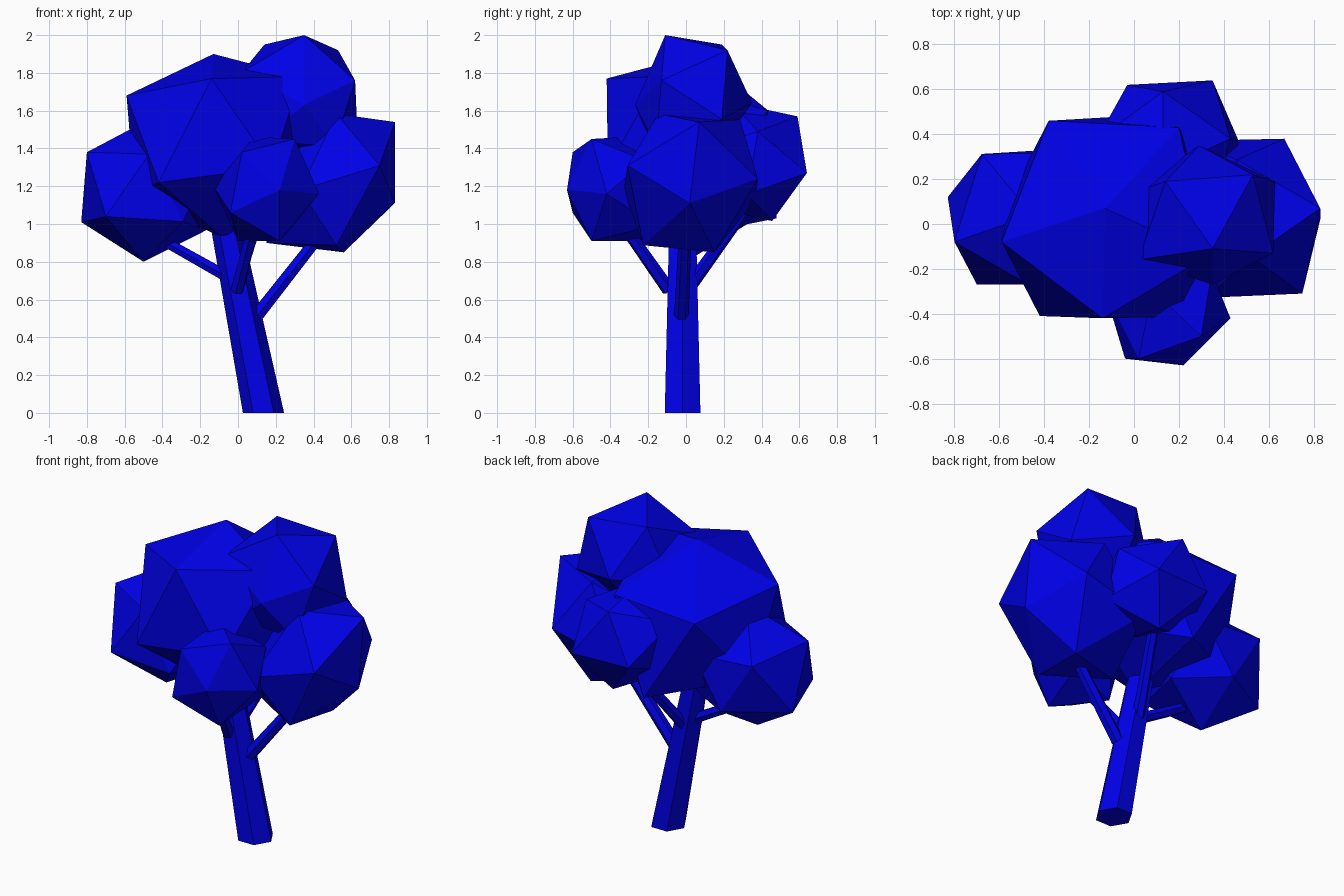
import bpy, bmesh, math
from mathutils import Vector, Matrix

if "Cube" in bpy.data.objects:
    bpy.data.objects.remove(bpy.data.objects["Cube"])

mat = bpy.data.materials.new("tree_blue")
mat.diffuse_color = (0.0, 0.0, 0.8, 1)
mat.use_nodes = True
mat.node_tree.nodes["Principled BSDF"].inputs["Base Color"].default_value = mat.diffuse_color


def finish(name, bm):
    bmesh.ops.recalc_face_normals(bm, faces=bm.faces)
    me = bpy.data.meshes.new(name)
    bm.to_mesh(me)
    bm.free()
    me.materials.append(mat)
    bpy.context.collection.objects.link(bpy.data.objects.new(name, me))


def columns(a, b, c):
    return Matrix((a, b, c)).transposed()


def clump(name, centre, corners, pulls=()):
    """Icosahedron about centre, oriented so one face lands on three corners.
    Each pull then drags the nearest corner a little, for an uneven clump."""
    c = Vector(centre)
    bm = bmesh.new()
    bmesh.ops.create_icosphere(bm, subdivisions=1, radius=1)
    bm.faces.ensure_lookup_table()
    src = columns(*[v.co for v in bm.faces[0].verts])
    dst = columns(*[Vector(p) - c for p in corners])
    m = dst @ src.inverted()
    for v in bm.verts:
        v.co = c + m @ v.co
    for p in map(Vector, pulls):
        min(bm.verts, key=lambda v: (v.co - p).length).co = p
    finish(name, bm)


def limb(name, a, b, r1, r2, level=False):
    """Six-sided tapered limb from a to b; level keeps the ends horizontal."""
    a, b = Vector(a), Vector(b)
    q = Matrix.Identity(3) if level else (b - a).to_track_quat('Z', 'Y').to_matrix()
    bm = bmesh.new()
    rings = []
    for p, r in ((a, r1), (b, r2)):
        rings.append([bm.verts.new(p + q @ Vector((r * math.cos(i * math.pi / 3),
                                                   r * math.sin(i * math.pi / 3), 0)))
                      for i in range(6)])
    for i in range(6):
        j = (i + 1) % 6
        bm.faces.new((rings[0][i], rings[0][j], rings[1][j], rings[1][i]))
    bm.faces.new(rings[0][::-1])
    bm.faces.new(rings[1])
    finish(name, bm)


# Leaning trunk and four branches
limb("trunk", (.135, -.018, 0), (-.115, -.018, 1.25), .109, .075, level=True)
limb("branch_left", (-.02, -.015, .70), (-.50, .02, .97), .034, .028)
limb("branch_right", (.10, -.024, .515), (.52, .0, 1.05), .039, .032)
limb("branch_front", (-.005, -.09, .65), (.09, -.35, 1.02), .037, .031)
limb("branch_back", (-.01, .02, .67), (.13, .33, 1.10), .037, .031)

# Leaf clumps
clump("leaves_main", (-.10, 0, 1.41),
      [(-.13, .07, 1.9), (-.14, -.42, 1.77), (-.59, -.08, 1.68)],
      [(-.42, -.41, 1.22), (.20, .43, 1.60), (-.38, .46, 1.58), (.33, -.14, 1.78),
       (-.04, .48, 1.03)])
clump("leaves_left", (-.485, .023, 1.173),
      [(-.70, -.27, 1.04), (-.80, -.08, 1.38), (-.83, .12, 1.01)],
      [(-.47, .325, 1.0), (-.47, -.27, 1.37), (-.50, .0, .80)])
clump("leaves_top", (.325, .015, 1.68),
      [(.35, -.11, 2.0), (.14, .19, 1.95), (.53, .22, 1.92)],
      [(.35, -.27, 1.63), (.62, -.13, 1.76), (.29, .35, 1.64)])
clump("leaves_right", (.49, .03, 1.22),
      [(.83, .07, 1.54), (.83, .02, 1.11), (.75, -.31, 1.31)],
      [(.56, .15, .85), (.67, .38, 1.24)])
clump("leaves_front", (.15, -.36, 1.18),
      [(.22, -.63, 1.18), (.30, -.50, 1.45), (.43, -.42, 1.16)],
      [(.02, -.60, 1.38), (-.04, -.60, 1.06), (.22, -.50, .91)])
clump("leaves_back", (.16, .35, 1.33),
      [(.35, .64, 1.27), (-.03, .62, 1.27), (.13, .59, 1.57)],
      [(.43, .38, 1.49)])
